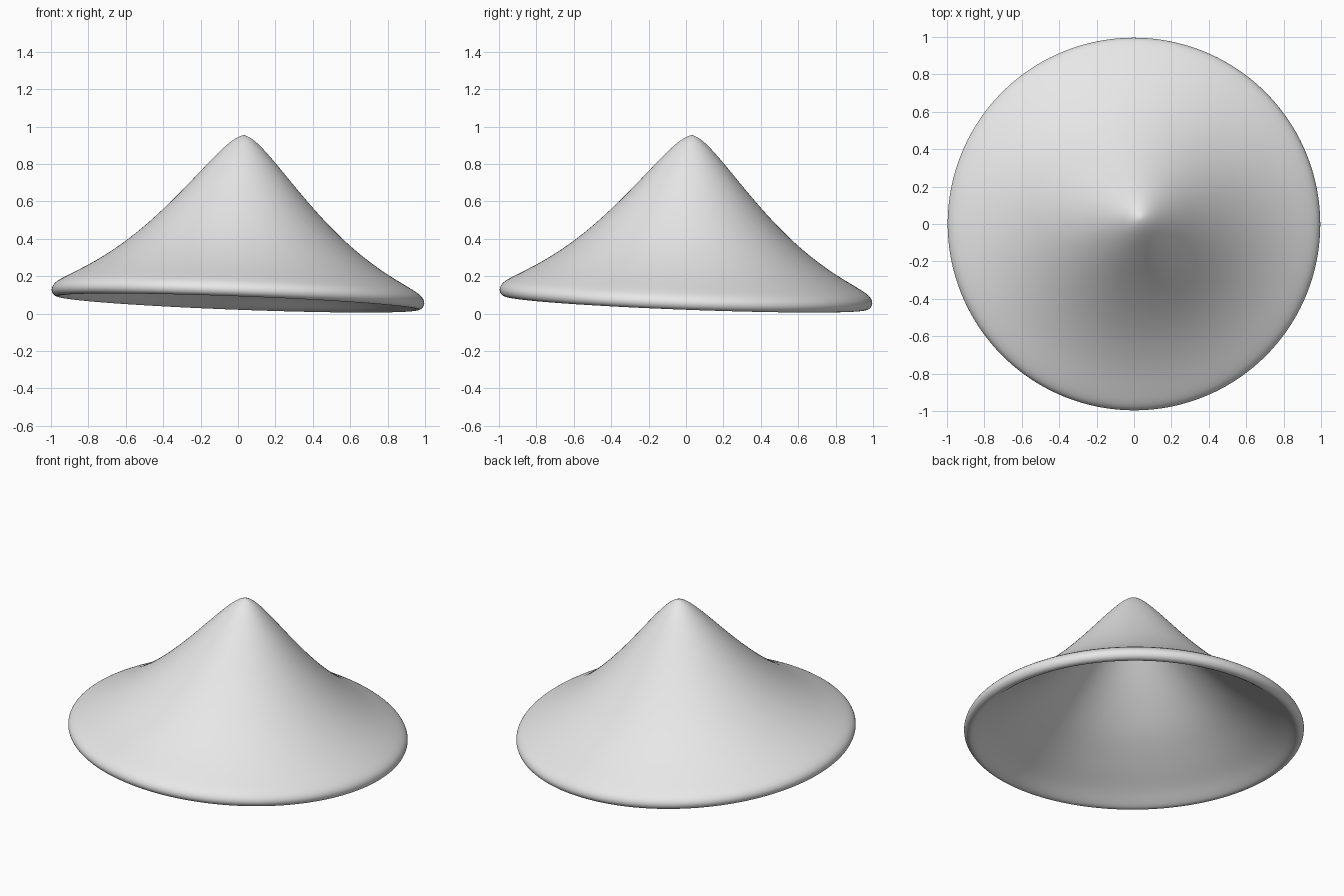
import bpy
import bmesh
import math
from mathutils import Matrix, Vector

if "Cube" in bpy.data.objects:
    bpy.data.objects.remove(bpy.data.objects["Cube"], do_unlink=True)

SEGMENTS = 64

# Plain grey material
grey = bpy.data.materials.new("light grey")
grey.use_nodes = True
colour = (0.8, 0.8, 0.8, 1)
grey.diffuse_color = colour
grey.node_tree.nodes["Principled BSDF"].inputs["Base Color"].default_value = colour

# Cross-section: outer flare from the tip, rolled rim, then the hollow inside
outer = [(0, 0.862), (0.045, 0.842), (0.1, 0.797), (0.2, 0.688), (0.3, 0.573),
         (0.4, 0.465), (0.5, 0.366), (0.6, 0.278), (0.7, 0.203), (0.8, 0.138), (0.9, 0.083)]
rim = [(0.96, 0.05), (0.99, 0.026), (1.002, -0.003), (0.992, -0.03),
       (0.967, -0.043), (0.94, -0.034)]
inner = [(0.87, 0.024), (0.77, 0.085), (0.67, 0.152), (0.56, 0.23), (0.46, 0.318),
         (0.36, 0.415), (0.26, 0.523), (0.16, 0.638), (0.07, 0.737), (0, 0.79)]

# Spin the section round the upright axis
bm = bmesh.new()
verts = [bm.verts.new((r, 0, h)) for r, h in outer + rim + inner]
edges = [bm.edges.new(pair) for pair in zip(verts, verts[1:])]
bmesh.ops.spin(bm, geom=verts + edges, cent=(0, 0, 0), axis=(0, 0, 1),
               angle=math.tau, steps=SEGMENTS, use_duplicate=False)
bmesh.ops.remove_doubles(bm, verts=bm.verts, dist=0.0005)
bmesh.ops.recalc_face_normals(bm, faces=bm.faces)

# Tip the hat gently towards the back left
lean = Vector((0, 0, 1)).rotation_difference(Vector((0.0375, 0.0375, 1)))
bm.transform(Matrix.Translation((0, 0, 0.096)) @ lean.to_matrix().to_4x4())
for face in bm.faces:
    face.smooth = True

mesh = bpy.data.meshes.new("conical_hat")
bm.to_mesh(mesh)
bm.free()
mesh.materials.append(grey)
hat = bpy.data.objects.new("conical_hat", mesh)
bpy.context.collection.objects.link(hat)

# Soften the curve of the flare and rim
smooth = hat.modifiers.new("smooth_surface", "SUBSURF")
smooth.levels = smooth.render_levels = 2
